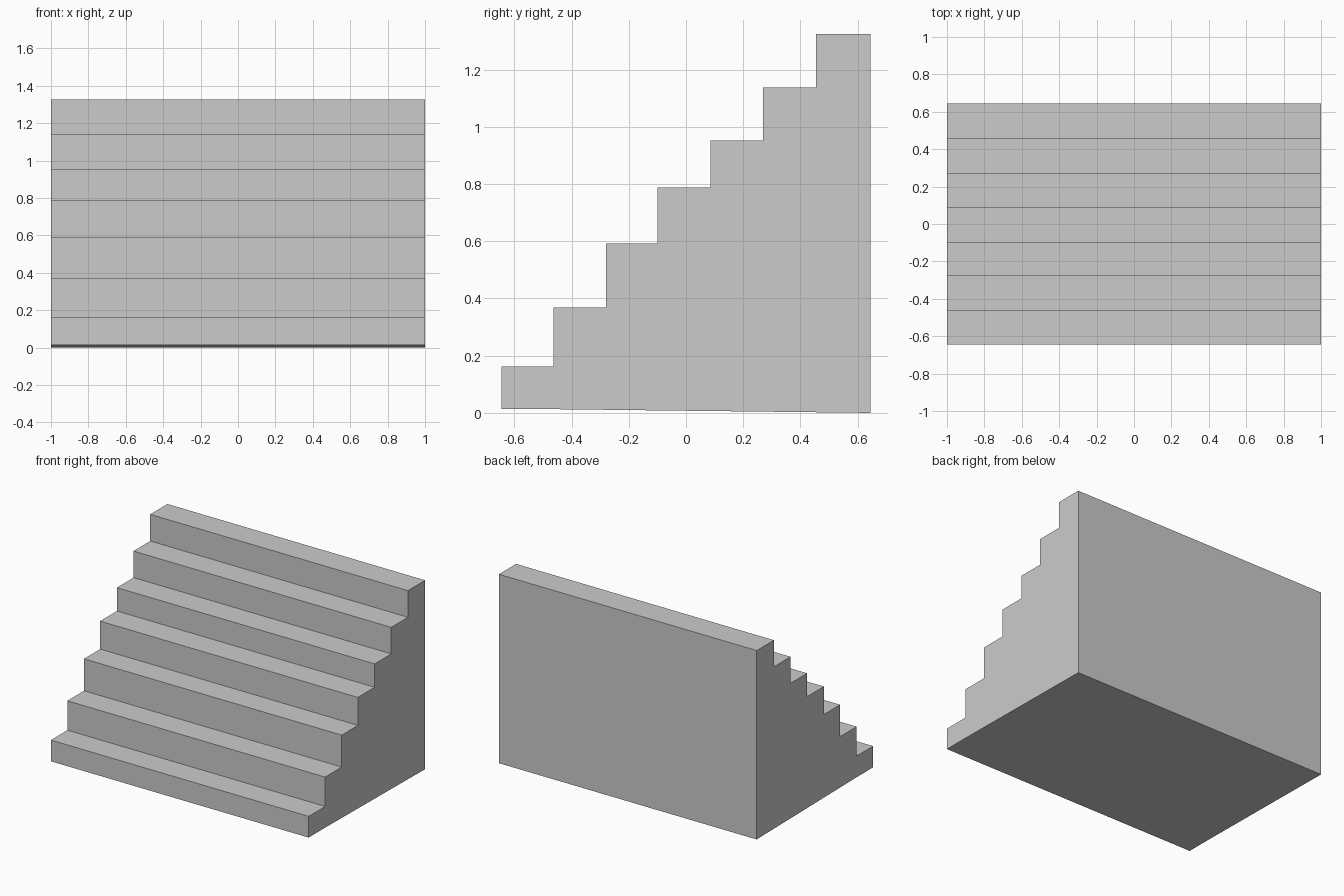
import bpy, bmesh

if "Cube" in bpy.data.objects:
    bpy.data.objects.remove(bpy.data.objects["Cube"])

# Side profile: step fronts (y) and tread heights (z)
fronts = [-0.645, -0.463, -0.279, -0.100, 0.086, 0.270, 0.455]
heights = [0.162, 0.368, 0.592, 0.788, 0.952, 1.138, 1.325]
back = 0.645

# Slightly sloping underside, then the treads from the front to the back
profile = [(back, 0.0), (fronts[1], 0.013), (fronts[0], 0.013)]
profile = profile[::-1]
outline = []
for i, (y, z) in enumerate(zip(fronts, heights)):
    outline += [(y, z), (fronts[i + 1] if i + 1 < len(fronts) else back, z)]
outline = profile + outline[::-1]

# Extrude the profile across the full width
bm = bmesh.new()
face = bm.faces.new([bm.verts.new((-1, y, z)) for y, z in outline])
ext = bmesh.ops.extrude_face_region(bm, geom=[face])
moved = [v for v in ext["geom"] if isinstance(v, bmesh.types.BMVert)]
bmesh.ops.translate(bm, verts=moved, vec=(2, 0, 0))
bmesh.ops.recalc_face_normals(bm, faces=bm.faces)

mesh = bpy.data.meshes.new("stairs")
bm.to_mesh(mesh)
bm.free()
bpy.context.collection.objects.link(bpy.data.objects.new("stairs", mesh))
